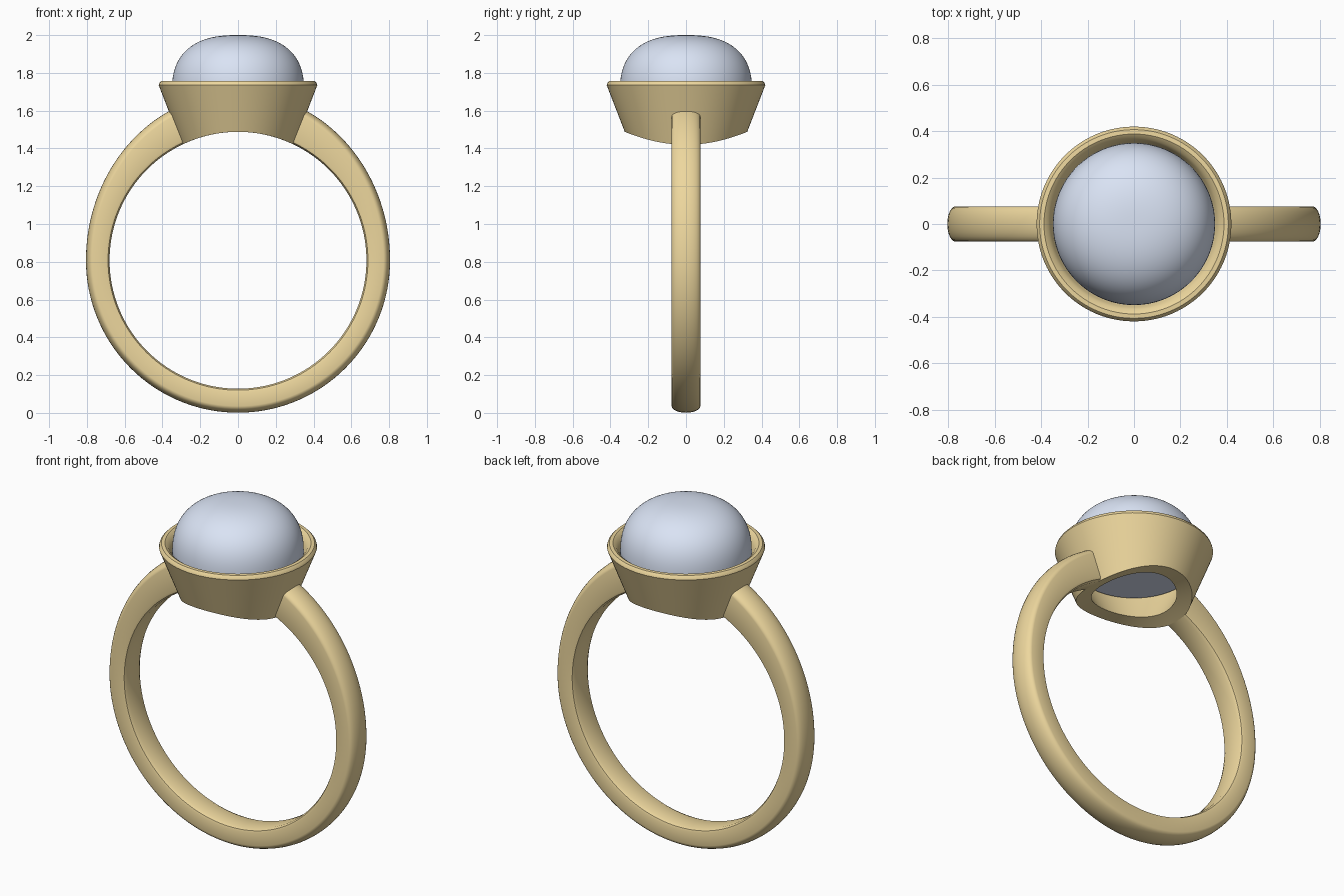
import bpy, bmesh
from math import sin, cos, pi, sqrt, radians

if "Cube" in bpy.data.objects:
    bpy.data.objects.remove(bpy.data.objects["Cube"])

CZ, R_IN = 0.808, 0.68          # finger hole centre height and radius


def material(name, rgb):
    m = bpy.data.materials.new(name)
    m.diffuse_color = (*rgb, 1)
    m.use_nodes = True
    m.node_tree.nodes["Principled BSDF"].inputs["Base Color"].default_value = m.diffuse_color
    return m


def loft(name, sections, mat, closed_ring, closed_section=True, angle=35):
    """Skin a list of equal-length sections, capping whatever is left open."""
    bm = bmesh.new()
    rows = [[bm.verts.new(p) for p in s] for s in sections]
    n, k = len(rows), len(rows[0])
    for i in range(n if closed_ring else n - 1):
        a, b = rows[i], rows[(i + 1) % n]
        for j in range(k if closed_section else k - 1):
            q = (j + 1) % k
            bm.faces.new((a[j], b[j], b[q], a[q]))
    if not closed_ring:
        bm.faces.new(rows[0])
        bm.faces.new(rows[-1])
    bmesh.ops.remove_doubles(bm, verts=bm.verts, dist=1e-5)
    bmesh.ops.recalc_face_normals(bm, faces=bm.faces)
    me = bpy.data.meshes.new(name)
    bm.to_mesh(me)
    bm.free()
    ob = bpy.data.objects.new(name, me)
    bpy.context.collection.objects.link(ob)
    me.materials.append(mat)
    bpy.ops.object.select_all(action='DESELECT')
    ob.select_set(True)
    bpy.context.view_layer.objects.active = ob
    bpy.ops.object.shade_smooth_by_angle(angle=radians(angle))
    return ob


gold = material("gold", (0.85, 0.68, 0.34))
pale_blue = material("pale_blue", (0.70, 0.77, 0.91))


# Band: open arc, round inside, taller (elliptical) outside towards the setting
def band_section(a):
    b = 0.886 if cos(a) > 0 else 0.807
    r_out = 1 / sqrt((sin(a) / 0.805) ** 2 + (cos(a) / b) ** 2)
    half = [(R_IN, 0.0), (R_IN, 0.055), (R_IN + 0.008, 0.072), (R_IN + 0.02, 0.076),
            (r_out - 0.035, 0.076)]
    half += [(r_out - 0.035 + 0.035 * sin(t * pi / 12), 0.076 * cos(t * pi / 12))
             for t in range(1, 6)] + [(r_out, 0.0)]
    prof = half + [(r, -y) for r, y in half[-2:0:-1]]
    return [(r * sin(a), y, CZ + r * cos(a)) for r, y in prof]


START, STEPS = radians(22.5), 120
loft("band", [band_section(START + (2 * pi - 2 * START) * i / STEPS)
              for i in range(STEPS + 1)], gold, False)


# Bezel: hollow tapered cup whose underside follows the finger hole
def on_finger(t, r_top, z_top, slope):
    z = 1.45
    for _ in range(12):
        r = r_top - (z_top - z) * slope
        z = CZ + sqrt(R_IN ** 2 - (r * cos(t)) ** 2)
    return r, z


def bezel_section(t):
    outer = on_finger(t, 0.42, 1.735, 0.388)
    inner = on_finger(t, 0.350, 1.70, 0.53)
    rm = (outer[0] + inner[0]) / 2
    mid = (rm, CZ + sqrt(R_IN ** 2 - (rm * cos(t)) ** 2))
    prof = [outer, (0.42, 1.735), (0.417, 1.745), (0.407, 1.756), (0.388, 1.757),
            (0.370, 1.744), (0.358, 1.722), (0.350, 1.70), inner, mid]
    return [(r * cos(t), r * sin(t), z) for r, z in prof]


SIDES = 96
turns = [2 * pi * i / SIDES for i in range(SIDES)]
loft("bezel", [bezel_section(t) for t in turns], gold, True)

# Stone: soft domed cabochon with a flat underside
stone = [(0.0, 1.63), (0.305, 1.63), (0.35, 1.70)]
stone += [(0.35 * cos(u) ** 0.8, 1.70 + 0.30 * sin(u) ** 0.8)
          for u in (pi / 2 * i / 24 for i in range(1, 24))] + [(0.0, 2.0)]
loft("stone", [[(r * cos(t), r * sin(t), z) for r, z in stone] for t in turns],
     pale_blue, True, closed_section=False)
